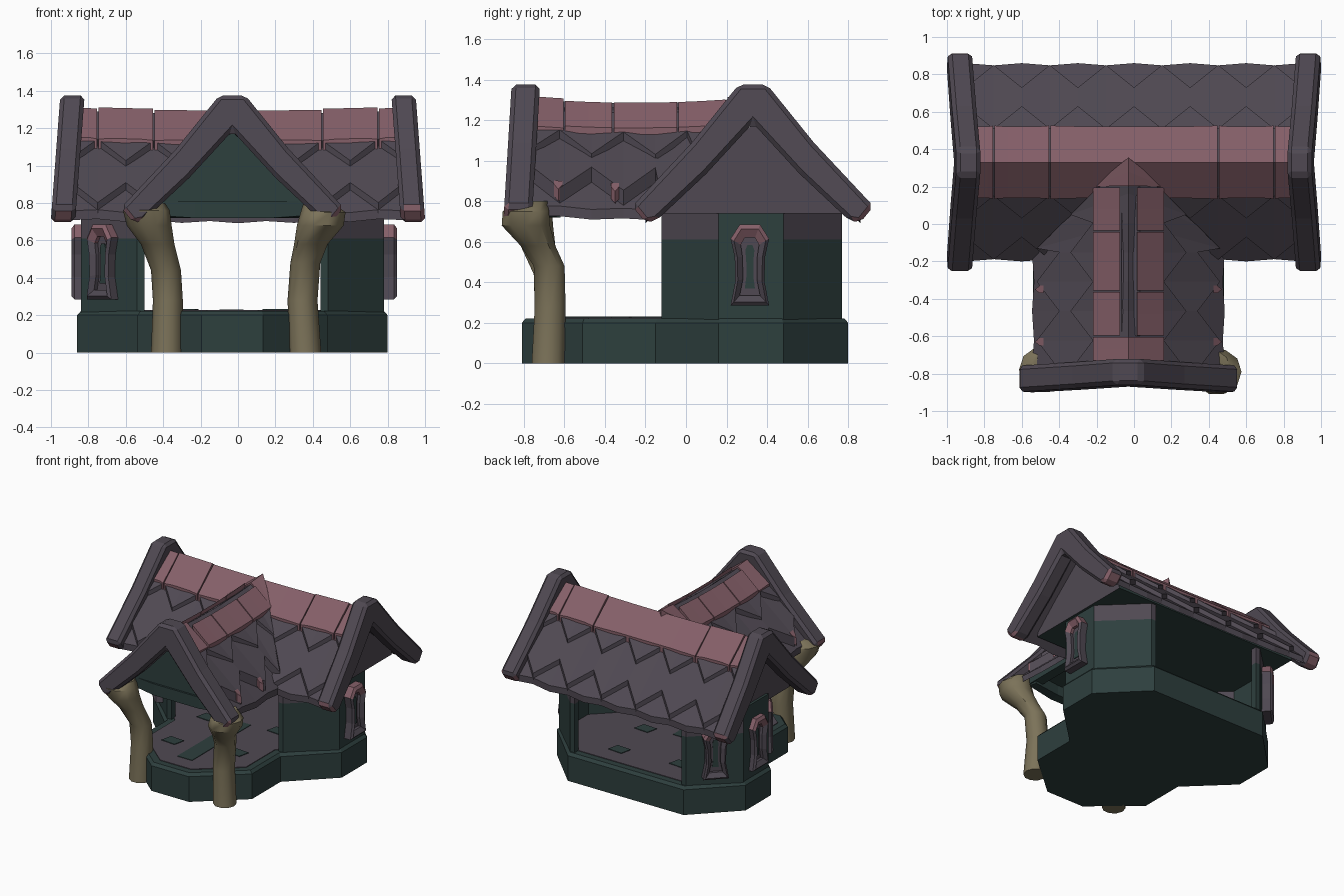
import bpy, bmesh, math
from mathutils import Vector

if "Cube" in bpy.data.objects:
    bpy.data.objects.remove(bpy.data.objects["Cube"])

def mat(name, c):
    m = bpy.data.materials.new(name)
    m.diffuse_color = (*c, 1)
    m.use_nodes = True
    m.node_tree.nodes["Principled BSDF"].inputs["Base Color"].default_value = m.diffuse_color
    return m
MATS = [mat("dusky_purple", (.079, .066, .085)), mat("dusty_pink", (.235, .115, .14)),
        mat("deep_green", (.027, .050, .048)), mat("olive_wood", (.20, .17, .10))]
PURPLE, PINK, GREEN, WOOD = range(4)
CX, RY = -.03, .33          # centre of the house in x, main ridge in y

def finish(name, bm, colour, bevel=0):
    """colour: index, or rule(face) -> index"""
    bmesh.ops.recalc_face_normals(bm, faces=bm.faces)
    bm.normal_update()
    for f in bm.faces:
        f.material_index = colour(f) if callable(colour) else colour
    me = bpy.data.meshes.new(name)
    bm.to_mesh(me)
    bm.free()
    for m in MATS:
        me.materials.append(m)
    ob = bpy.data.objects.new(name, me)
    bpy.context.collection.objects.link(ob)
    if bevel:
        b = ob.modifiers.new("bevel", 'BEVEL')
        b.width, b.segments, b.limit_method = bevel, 1, 'ANGLE'
    return ob

def loft(name, rings, colour, bevel=0, caps=True, closed=False):
    """join rings of points with quads"""
    bm = bmesh.new()
    vs = [[bm.verts.new(p) for p in r] for r in rings]
    n = len(vs[0])
    pairs = list(zip(vs, vs[1:])) + ([(vs[-1], vs[0])] if closed else [])
    for a, b in pairs:
        for i in range(n):
            bm.faces.new((a[i], a[(i + 1) % n], b[(i + 1) % n], b[i]))
    if caps and not closed:
        bm.faces.new(vs[0])
        bm.faces.new(vs[-1])
    return finish(name, bm, colour, bevel)

def upright(name, pts, z0, z1, colour, bevel=0):
    return loft(name, [[(x, y, z) for x, y in pts] for z in (z0, z1)], colour, bevel)

# stone base and floor: half outline mirrored about CX
def outline(k):
    h = [(.165 - k * .4, -.81 + k), (.51 - k, -.51 + k * .4), (.51 - k, -.15 + k * .4), (.83 - k, .16 + k * .4),
         (.83 - k, .48 - k * .4), (.51 - k * .4, .80 - k)]
    return [(CX + x, y) for x, y in h] + [(CX - x, y) for x, y in reversed(h)]
loft("base", [[(x, y, z) for x, y in outline(k)] for k, z in ((0, 0), (0, .20), (.02, .222))], GREEN)
upright("floor", outline(.07), .20, .227, PURPLE)
upright("floor_channel", [(-.10, -.62), (.03, -.62), (.03, .12), (-.10, .12)], .22, .231, GREEN)
for i, (x, y) in enumerate([(-.28, -.42), (.22, -.32), (-.30, .05), (.25, .15), (-.3, .5), (.2, .55)]):
    upright("floor_tile_%d" % i, [(x - .07, y - .04), (x + .05, y - .05), (x + .07, y + .04), (x - .05, y + .05)],
            .22, .232, GREEN)

# end walls, split into green below and purple above
OUT = [(.47, -.12), (.51, -.12), (.81, .16), (.81, .48), (.51, .77), (.47, .77)]
INN = [(.47, -.07), (.49, -.07), (.76, .18), (.76, .46), (.49, .72), (.47, .72)]
for s, side in ((1, "right"), (-1, "left")):
    for i in range(5):
        q = [(CX + s * x, y) for x, y in (OUT[i], OUT[i + 1], INN[i + 1], INN[i])]
        upright("%s_wall_%d" % (side, i), q, .21, .61, GREEN)
        upright("%s_wall_top_%d" % (side, i), q, .61, .80 if i == 2 else .755, GREEN if i == 2 else PURPLE)

# arched windows
def window(name, x, y, ang):
    n = Vector((math.cos(ang), math.sin(ang), 0))
    t = Vector((-n.y, n.x, 0))
    o = Vector((x, y, .285))
    half = [(.095, 0), (.072, .12), (.075, .24), (.095, .33), (.05, .40)]
    hin = [(.05, .05), (.034, .13), (.036, .24), (.045, .30), (.025, .335)]
    full = lambda h: h + [(-a, b) for a, b in reversed(h)]
    put = lambda pts, d: [o + t * a + n * d + Vector((0, 0, b)) for a, b in pts]
    a, b = full(half), full(hin)
    mid = [((p[0] * 2 + q[0]) / 3, (p[1] * 2 + q[1]) / 3) for p, q in zip(a, b)]
    rule = lambda f: PINK if f.calc_center_median().z > .6 else PURPLE
    loft(name + "_frame", [put(a, -.02), put(a, .045), put(mid, .06), put(b, .035), put(b, -.02)],
         rule, closed=True)
    loft(name + "_pane", [put(b, -.02), put(b, .012)], PURPLE)
    slot = [(p[0] * .5, .19 + (p[1] - .19) * .75) for p in b]
    loft(name + "_slot", [put(slot, .005), put(slot, .018)], GREEN)
window("right_window", .79, .315, 0)
window("left_window", -.83, .315, math.pi)
window("left_front_window", -.71, .04, math.radians(223))
window("left_back_window", -.70, .635, math.radians(136))

# attic solids: gable faces and ceilings
loft("main_attic", [[(x, RY + v, z) for v, z in ((-.46, .74), (.46, .74), (.45, .79), (0, 1.18), (-.45, .79))]
                    for x in (-.82, .80)],
     lambda f: PURPLE if abs(f.normal.x) > .5 else GREEN)
loft("front_attic", [[(CX + v, y, z) for v, z in ((-.42, .80), (.42, .80), (0, 1.18))] for y in (-.71, .25)], GREEN)
loft("front_beam", [[(CX + v, y, .715 + .02 * (abs(v) / .43) ** 2), (CX + v, y + .08, .72),
                     (CX + v, y + .08, .80), (CX + v, y, .81)] for v, y in
                    [(-.43, -.70), (-.2, -.73), (.2, -.73), (.43, -.70)]], GREEN)
for s in (1, -1):
    loft("side_beam", [[(CX + s * v, y, z) for v, z in ((.36, .74), (.44, .74), (.44, .79), (.36, .79))]
                       for y in (-.70, -.1)], GREEN)

# roofs: slabs on each slope, with zigzag lower edges
SLOPE, APEX = .925, 1.24
def main_map(s, sag=.02):
    return lambda u, v, h: (u, RY + s * v, APEX - SLOPE * v + h + sag * (u * u - .4))
def front_map(s, clamp):
    return lambda u, v, h: (CX + s * v, min(u, clamp - v), APEX - SLOPE * v + h + .08 * ((u + .25) ** 2 - .1))

def slab(name, place, us, v0, edge, lift, th, colour):
    """lift may be a pair: at the upper and at the lower edge"""
    la, lb = lift if isinstance(lift, tuple) else (lift, lift)
    rings = []
    for i, u in enumerate(us):
        v1 = edge(i)
        rings.append([place(u, v0, la), place(u, v1, lb), place(u, v1, lb - th), place(u, v0, la - th)])
    loft(name, rings, colour)

def span(a, b, n):
    return [a + (b - a) * i / n for i in range(n + 1)]

def zig(lo, hi, phase):
    return lambda i: hi if (i + phase) % 2 else lo

for s, side in ((-1, "a"), (1, "b")):
    m = main_map(s)
    us = span(-.9, .9, 12)
    slab("main_roof_" + side, m, us, 0, lambda i: .53 - .012 * (i % 2), 0, .05, PURPLE)
    slab("main_lower_tiles_" + side, m, us, 0, zig(.40, .52, 0), (.02, .04), .055, PURPLE)
    slab("main_upper_tiles_" + side, m, us, 0, zig(.18, .30, 1), (.045, .065), .06, PURPLE)
    cuts = [-.88, -.75, -.45, .45, .75, .88]
    for i, (a, b) in enumerate(zip(cuts, cuts[1:])):
        slab("main_ridge_cap_%s%d" % (side, i), m, span(a + .004, b - .004, 4), 0,
             lambda k: .19 + .006 * (k % 4 == 0), (.062 + .006 * (i % 2), .08), .06, PINK)
    us = span(-.78, .32, 7)
    f = front_map(s, .36)
    slab("front_roof_" + side, f, us, 0, lambda i: .515 - .01 * (i % 2), 0, .05, PURPLE)
    slab("front_lower_tiles_" + side, f, us, 0, zig(.37, .49, 0), (.02, .075), .09, PURPLE)
    slab("front_upper_tiles_" + side, f, us, 0, zig(.19, .31, 1), (.05, .085), .07, PURPLE)
    # small pink chips on the lower tile tips
    for y in (-.63, -.35):
        slab("tile_chip_" + side, front_map(s, .36), span(y - .02, y + .02, 2), .455,
             lambda k: .50 if k == 1 else .475, .078, .06, PINK)
    cuts = [-.74, -.60, -.36, -.04, .20, .36]
    f = front_map(s, .39)
    for i, (a, b) in enumerate(zip(cuts, cuts[1:])):
        gap = .045 if 0 < i < 4 else 0      # open slot along the ridge
        lift = (.095, .105) if gap else (.065, .095)
        slab("front_ridge_cap_%s%d" % (side, i), f, span(a + .004, b - .004, 2), gap,
             lambda k: .19, lift, .08, PINK)
loft("ridge_slot", [[(CX + w * .05 + .012, y, z) for w, z in ((-1, 1.15), (1, 1.15), (1, 1.262), (-1, 1.262))]
                    for y in (-.60, .20)], PURPLE)

# thick barge boards on the three gables
half = [(.07, 1.375), (.30, 1.09), (.595, .775), (.53, .695), (.475, .705), (.23, .935)]
CHEV = half + [(0, 1.185)] + [(-v, z) for v, z in reversed(half)]
lean = lambda z: .05 * (1.375 - z) / .66
ends = lambda f: PINK if f.calc_center_median().z < .745 and f.normal.z < -.4 else PURPLE
for s, side in ((1, "right"), (-1, "left")):
    loft(side + "_barge_board", [[(s * (d + lean(z)), RY + v, z) for v, z in CHEV] for d in (.82, .95)],
         ends, .022)
loft("front_barge_board", [[(CX + v, -d - lean(z) * .8, z) for v, z in CHEV] for d in (.72, .86)], ends, .022)

# bent tree-trunk posts
def post(name, path):
    rings = [[(x + r * math.cos(a), y + r * math.sin(a), z) for a in (math.tau * k / 10 for k in range(10))]
             for x, y, z, r in path]
    ob = loft(name, rings, WOOD)
    bpy.context.view_layer.objects.active = ob
    ob.select_set(True)
    bpy.ops.object.shade_smooth_by_angle(angle=math.radians(40))
    ob.select_set(False)
post("left_post", [(-.38, -.68, 0, .085), (-.375, -.67, .28, .08), (-.385, -.675, .44, .08), (-.43, -.73, .58, .09),
                   (-.475, -.77, .68, .12), (-.49, -.78, .76, .125), (-.47, -.76, .80, .08)])
post("right_post", [(.36, -.68, 0, .085), (.345, -.67, .28, .08), (.36, -.675, .48, .08), (.39, -.73, .58, .09),
                    (.44, -.79, .68, .125), (.455, -.79, .75, .12), (.43, -.76, .80, .08)])
